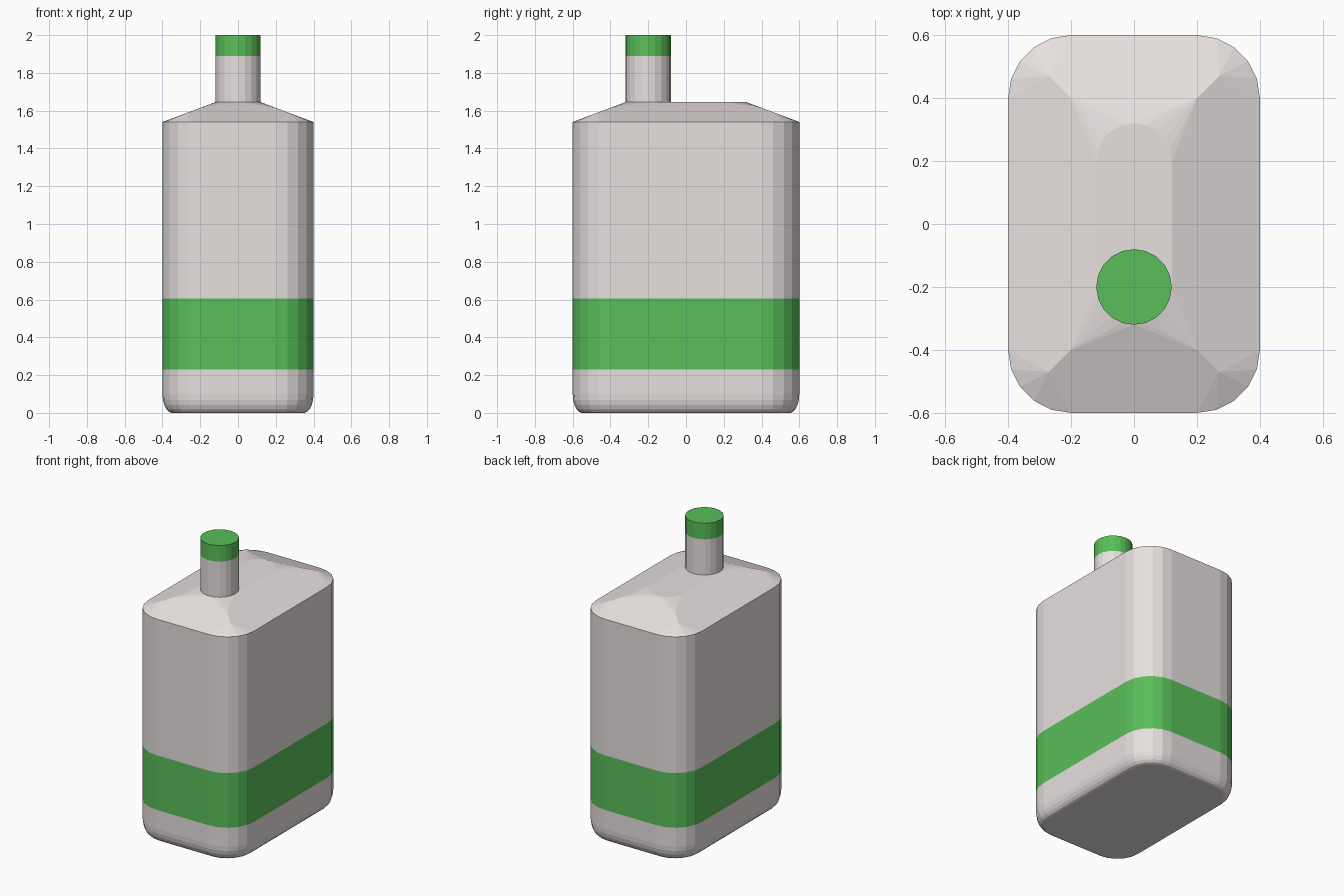
import bpy, bmesh
from math import sin, cos, radians

if "Cube" in bpy.data.objects:
    bpy.data.objects.remove(bpy.data.objects["Cube"])


def material(name, rgb):
    m = bpy.data.materials.new(name)
    m.diffuse_color = (*rgb, 1)
    m.use_nodes = True
    m.node_tree.nodes["Principled BSDF"].inputs["Base Color"].default_value = m.diffuse_color
    return m


SHELL = material("shell", (0.80, 0.75, 0.74))
GREEN = material("green", (0.10, 0.52, 0.10))


def finish(bm, name, mats):
    bmesh.ops.recalc_face_normals(bm, faces=bm.faces)
    mesh = bpy.data.meshes.new(name)
    bm.to_mesh(mesh)
    bm.free()
    for m in mats:
        mesh.materials.append(m)
    ob = bpy.data.objects.new(name, mesh)
    bpy.context.collection.objects.link(ob)
    return ob


def rounded_rect(cx, cy, r, z, oy=0.0):
    """Outline of quarter arcs around (+-cx, +-cy), five segments each."""
    pts = []
    for q, (sx, sy) in enumerate([(1, 1), (-1, 1), (-1, -1), (1, -1)]):
        for k in range(6):
            a = radians(q * 90 + k * 18)
            pts.append((sx * cx + r * cos(a), sy * cy + oy + r * sin(a), z))
    return pts


def loft(outlines, name, mats, colours, cap_bottom=False, cap_top=False):
    bm = bmesh.new()
    rings = [[bm.verts.new(p) for p in o] for o in outlines]
    n = len(rings[0])
    for lo, hi, c in zip(rings, rings[1:], colours):
        for i in range(n):
            j = (i + 1) % n
            bm.faces.new((lo[i], lo[j], hi[j], hi[i])).material_index = c
    if cap_bottom:
        bm.faces.new(rings[0][::-1]).material_index = colours[0]
    if cap_top:
        bm.faces.new(rings[-1]).material_index = colours[-1]
    bmesh.ops.remove_doubles(bm, verts=bm.verts, dist=1e-5)
    return finish(bm, name, mats)


# Body with softened base and a coloured band
profile = [(0.05 * (1 - cos(radians(t))), 0.1 * (1 - sin(radians(t))))
           for t in (90, 72, 54, 36, 18, 0)]
profile += [(0, 0.23), (0, 0.605), (0, 1.54)]
loft([rounded_rect(0.2, 0.4, 0.2 - inset, z) for inset, z in profile],
     "body", [SHELL, GREEN], [0, 0, 0, 0, 0, 0, 1, 0], cap_bottom=True)

# Sloping shoulder from the body outline to a narrow flat top
bm = bmesh.new()
points = rounded_rect(0.2, 0.4, 0.2, 1.54) + rounded_rect(0, 0.2, 0.12, 1.645)
for sx in (-1, 1):
    for sy in (-1, 1):
        for x in (0.2, 0.27):
            points.append((sx * x, sy * (x + 0.2), 1.645 - (x - 0.12) * 0.375))
for p in points:
    bm.verts.new(p)
bmesh.ops.remove_doubles(bm, verts=bm.verts, dist=1e-5)
hull = bmesh.ops.convex_hull(bm, input=bm.verts)
unused = [g for g in hull["geom_unused"] if isinstance(g, bmesh.types.BMVert)]
bmesh.ops.delete(bm, geom=unused, context='VERTS')
bm.normal_update()
under = [f for f in bm.faces if all(v.co.z < 1.541 for v in f.verts)]
bmesh.ops.delete(bm, geom=under, context='FACES')
finish(bm, "shoulder", [SHELL])


# Neck and cap, set towards the front
def circle(z):
    return [(0.12 * cos(radians(18 * k)), -0.2 + 0.12 * sin(radians(18 * k)), z)
            for k in range(20)]


loft([circle(1.645), circle(1.89)], "neck", [SHELL], [0])
loft([circle(1.89), circle(2.0)], "cap", [GREEN], [0], cap_top=True)
